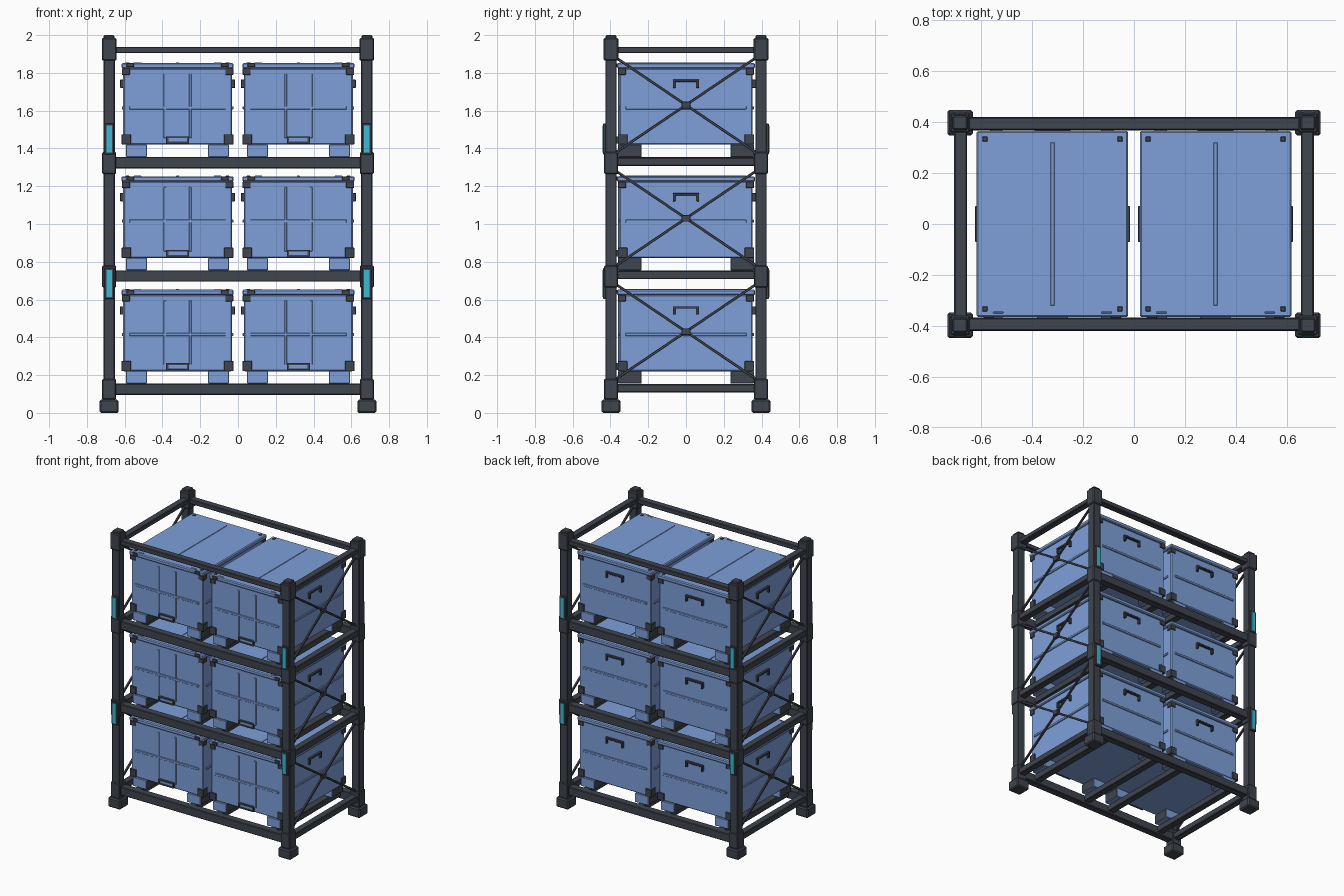
import bpy, bmesh
from math import atan2, hypot
from mathutils import Matrix, Vector

if "Cube" in bpy.data.objects:
    bpy.data.objects.remove(bpy.data.objects["Cube"])


def material(name, rgb):
    m = bpy.data.materials.new(name)
    m.diffuse_color = (*rgb, 1)
    m.use_nodes = True
    m.node_tree.nodes["Principled BSDF"].inputs["Base Color"].default_value = m.diffuse_color
    return m


DARK = material("dark_steel", (0.05, 0.058, 0.075))
BLUE = material("blue_plastic", (0.21, 0.35, 0.70))
CYAN = material("cyan_marker", (0.05, 0.48, 0.66))


def boxes(name, items, mat, bevel=0.0):
    """One object from boxes given as (centre, size) or (centre, size, x-rotation)."""
    bm = bmesh.new()
    for c, s, *rot in items:
        m = Matrix.Translation(c) @ Matrix.Rotation(rot[0] if rot else 0, 4, 'X')
        bmesh.ops.create_cube(bm, size=1, matrix=m @ Matrix.Diagonal((*s, 1)))
    if bevel:
        bmesh.ops.bevel(bm, geom=bm.edges[:], offset=bevel, segments=1, affect='EDGES')
    me = bpy.data.meshes.new(name)
    bm.to_mesh(me)
    bm.free()
    me.materials.append(mat)
    ob = bpy.data.objects.new(name, me)
    bpy.context.collection.objects.link(ob)
    return ob


def span(x, y, z0, z1, sx, sy):
    """Box centred at x, y between two heights."""
    return ((x, y, (z0 + z1) / 2), (sx, sy, z1 - z0))


PX, PY = 0.682, 0.397
SIGNS = (-1, 1)
CORNERS = [(a, b) for a in SIGNS for b in SIGNS]
LEVELS = (0.155, 0.755, 1.355)

# Rack uprights with feet, joint collars and top caps
posts = [(a * PX, b * PY) for a, b in CORNERS]
boxes("posts", [span(x, y, 0.05, 1.95, 0.06, 0.06) for x, y in posts], DARK, 0.004)
boxes("feet", [span(x, y, 0, 0.07, 0.1, 0.1) for x, y in posts], DARK, 0.008)
boxes("joint_collars", [span(x, y, z0, z1, 0.074, 0.074) for x, y in posts
                        for z0, z1 in ((0.07, 0.18), (0.665, 0.78), (1.265, 1.38))], DARK, 0.005)
boxes("top_caps", [span(x, y, 1.865, 1.985, 0.078, 0.078) for x, y in posts]
      + [span(x, y, 1.97, 2.0, 0.058, 0.058) for x, y in posts], DARK, 0.006)

# Horizontal beams and crate support bars
front, side, bars = [], [], []
for z in LEVELS:
    front += [span(0, b * 0.393, z - 0.06, z, 1.32, 0.054) for b in SIGNS]
    side += [span(a * 0.68, 0, z - 0.047, z - 0.003, 0.05, 0.74) for a in SIGNS]
    bars += [span(a * x, 0, z - 0.045, z - 0.001, 0.05, 0.75) for a in SIGNS for x in (0.105, 0.54)]
front += [span(0, b * 0.393, 1.905, 1.938, 1.32, 0.05) for b in SIGNS]
side += [span(a * 0.68, 0, 1.905, 1.938, 0.05, 0.74) for a in SIGNS]
boxes("long_beams", front, DARK, 0.004)
boxes("side_beams", side, DARK, 0.004)
boxes("support_bars", bars, DARK, 0.003)

# Crossed side braces with centre plates
braces = []
for z in LEVELS:
    for a in SIGNS:
        c = (a * PX, 0, z + 0.275)
        ang, ln = atan2(0.5, 0.74), hypot(0.5, 0.74)
        braces += [(c, (0.014, ln, 0.014), s * ang) for s in SIGNS]
        braces.append((c, (0.024, 0.045, 0.036)))
boxes("cross_braces", braces, DARK, 0.002)

# Marker plates on the uprights
marks = [(a * PX, b, z) for a, b in CORNERS for z in (0.685, 1.45)]
boxes("marker_backings", [((x, b * 0.431, z), (0.052, 0.016, 0.165)) for x, b, z in marks], DARK, 0.003)
boxes("markers", [((x, b * 0.438, z), (0.028, 0.008, 0.145)) for x, b, z in marks], CYAN)


def handle(cx, cy, cz, axis, sgn):
    """U-shaped grip standing off a wall that faces along the axis."""
    out = []
    for u, dz, w, h in ((0, 0.016, 0.14, 0.013), (-0.063, 0, 0.014, 0.044), (0.063, 0, 0.014, 0.044)):
        if axis == 'X':
            out.append(((cx + sgn * 0.006, cy + u, cz + dz), (0.02, w, h)))
        else:
            out.append(((cx + u, cy + sgn * 0.006, cz + dz), (w, 0.02, h)))
    return out


def crate_parts():
    """Parts of one crate, centred in plan and standing on z = 0."""
    W, D = 0.288, 0.353
    body = boxes("crate_body", [span(0, 0, 0.065, 0.47, 2 * W, 2 * D)], BLUE, 0.006)
    lid = boxes("crate_lid", [span(0, 0, 0.468, 0.497, 0.594, 0.73)], BLUE, 0.006)
    skids = boxes("crate_skids", [span(a * 0.217, b * 0.297, 0, 0.066, 0.11, 0.125)
                                  for a, b in CORNERS], BLUE, 0.003)
    # Skid side faces are dark
    skids.data.materials.append(DARK)
    for p in skids.data.polygons:
        if abs(p.normal.x) > 0.9:
            p.material_index = 1
    # Raised ribs on the walls and lid
    ribs = [span(0, b * D, 0.252, 0.268, 0.51, 0.014) for b in SIGNS]
    ribs += [span(a * W, 0, 0.252, 0.268, 0.014, 0.64) for a in SIGNS]
    ribs += [span(a * 0.067, -D, 0.10, 0.44, 0.014, 0.014) for a in SIGNS]
    ribs += [span(0, 0, 0.494, 0.501, 0.016, 0.64)]
    ribs += [span(a * 0.212, -0.347, 0.494, 0.501, 0.04, 0.008) for a in SIGNS]
    rib = boxes("crate_ribs", ribs, BLUE, 0.002)
    # Dark corner guards, lid pads and lid clips
    g = []
    for a, b in CORNERS:
        g.append(span(a * 0.271, b * 0.336, 0.066, 0.12, 0.05, 0.05))
        g.append(span(a * 0.274, b * 0.339, 0.435, 0.469, 0.042, 0.042))
        g.append(span(a * 0.265, b * 0.333, 0.49, 0.501, 0.02, 0.02))
    g += [span(a * 0.25, -0.363, 0.476, 0.496, 0.04, 0.012) for a in SIGNS]
    guards = boxes("crate_guards", g, DARK, 0.002)
    # Grips on both sides and the back
    h = handle(-W, 0, 0.387, 'X', -1) + handle(W, 0, 0.387, 'X', 1) + handle(0, D, 0.387, 'Y', 1)
    grips = boxes("crate_handles", h, DARK, 0.002)
    # Framed latch low on the front
    y = -D - 0.004
    latch = boxes("crate_latch", [span(0, y, 0.072, 0.081, 0.12, 0.024), span(0, y, 0.099, 0.108, 0.12, 0.024)]
                  + [span(a * 0.055, y, 0.072, 0.108, 0.012, 0.024) for a in SIGNS], DARK)
    plate = boxes("crate_latch_plate", [span(0, y, 0.08, 0.1, 0.1, 0.012)], BLUE)
    return [body, lid, skids, rib, guards, grips, latch, plate]


# Two crates on each of the three levels
parts = crate_parts()
spots = [Vector((a * 0.32, 0, z)) for z in LEVELS for a in SIGNS]
for ob in parts:
    ob.location = spots[0]
    for p in spots[1:]:
        copy = ob.copy()
        copy.location = p
        bpy.context.collection.objects.link(copy)
